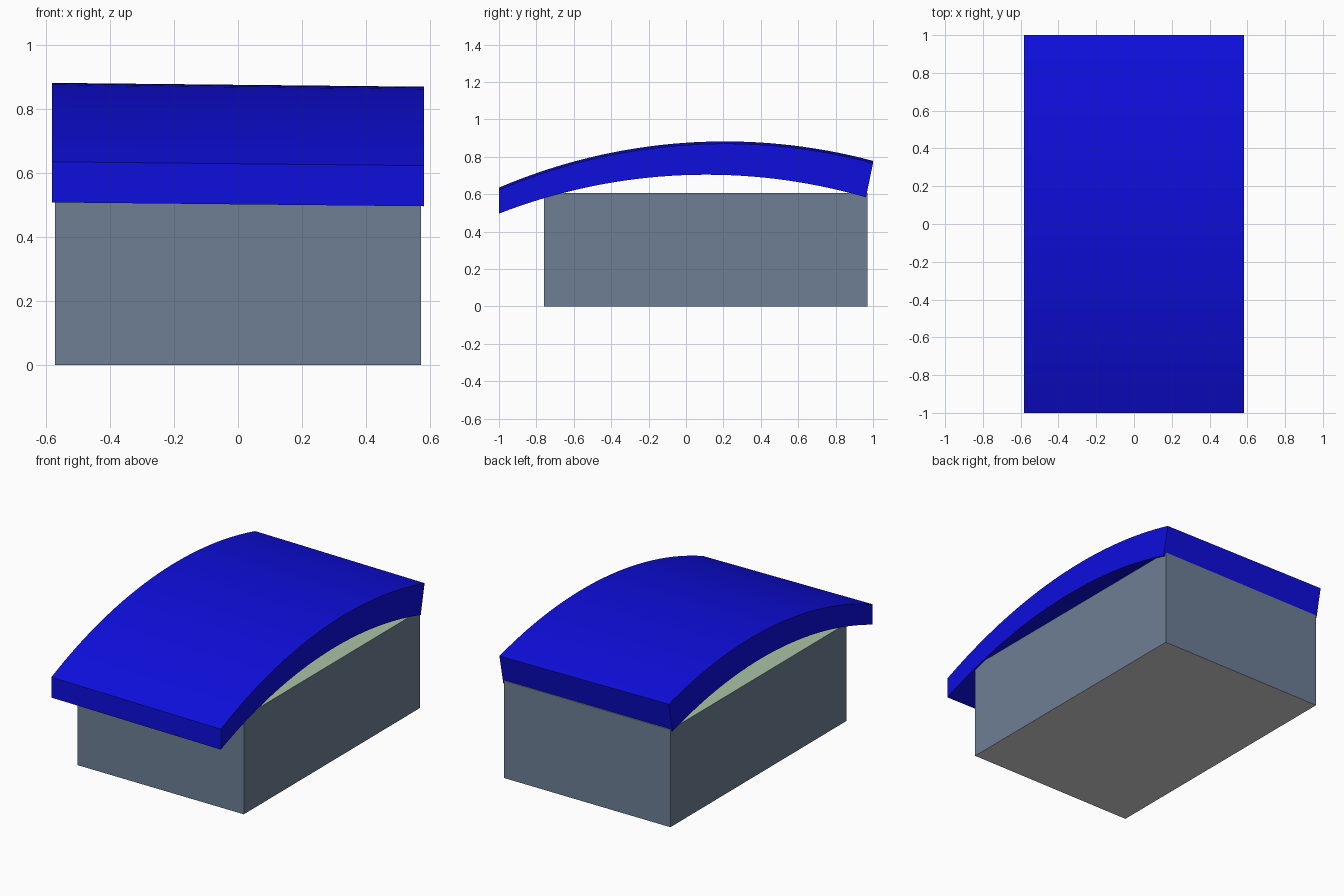
import bpy, bmesh, math
from mathutils import Vector

if "Cube" in bpy.data.objects:
    bpy.data.objects.remove(bpy.data.objects["Cube"])


def material(name, srgb):
    lin = [(c / 255 / 12.92) if c < 11 else ((c / 255 + 0.055) / 1.055) ** 2.4 for c in srgb]
    m = bpy.data.materials.new(name)
    m.diffuse_color = (*lin, 1)
    m.use_nodes = True
    m.node_tree.nodes["Principled BSDF"].inputs["Base Color"].default_value = m.diffuse_color
    return m


def finish(name, bm, mats):
    bmesh.ops.recalc_face_normals(bm, faces=bm.faces)
    me = bpy.data.meshes.new(name)
    bm.to_mesh(me)
    bm.free()
    ob = bpy.data.objects.new(name, me)
    bpy.context.collection.objects.link(ob)
    for m in mats:
        me.materials.append(m)
    return ob


def arc(a, b, c, n):
    """Points on the circle through a, b, c (y, z), from a to c."""
    (ax, ay), (bx, by), (cx, cy) = a, b, c
    d = 2 * (ax * (by - cy) + bx * (cy - ay) + cx * (ay - by))
    sa, sb, sc = ax * ax + ay * ay, bx * bx + by * by, cx * cx + cy * cy
    ox = (sa * (by - cy) + sb * (cy - ay) + sc * (ay - by)) / d
    oy = (sa * (cx - bx) + sb * (ax - cx) + sc * (bx - ax)) / d
    r = math.hypot(ax - ox, ay - oy)
    t0, t1 = math.atan2(ay - oy, ax - ox), math.atan2(cy - oy, cx - ox)
    return [(ox + r * math.cos(t0 + (t1 - t0) * i / n),
             oy + r * math.sin(t0 + (t1 - t0) * i / n)) for i in range(n + 1)]


blue = material("roof blue", (14, 14, 222))
slate = material("wall slate", (109, 127, 149))
green = material("pale green", (170, 196, 166))
grey = material("base grey", (210, 210, 210))

# Main box: slate walls, green top, grey underside
bm = bmesh.new()
bmesh.ops.create_cube(bm, size=1)
for v in bm.verts:
    v.co = Vector((v.co.x * 1.144, v.co.y * 1.73 + 0.105, (v.co.z + 0.5) * 0.605))
bm.normal_update()
for f in bm.faces:
    f.material_index = 1 if f.normal.z > 0.5 else 2 if f.normal.z < -0.5 else 0
finish("box_walls", bm, [slate, green, grey])

# Arched roof slab, tilted very slightly down towards +x
N = 32
top = arc((-1, 0.629), (0.2, 0.876), (1, 0.772), N)
under = arc((-1, 0.502), (0.13, 0.710), (0.962, 0.589), N)
bm = bmesh.new()
sides = []
for x, dz in ((-0.582, 0.006), (0.582, -0.006)):
    sides.append([[bm.verts.new((x, y, z + dz)) for y, z in curve] for curve in (top, under)])
(lt, lu), (rt, ru) = sides
for i in range(N):
    for p, q in ((lt, rt), (lu, ru), (lt, lu), (rt, ru)):
        bm.faces.new((p[i], q[i], q[i + 1], p[i + 1]))
for i in (0, N):
    bm.faces.new((lt[i], rt[i], ru[i], lu[i]))
roof = finish("arched_roof", bm, [blue])
bpy.context.view_layer.objects.active = roof
roof.select_set(True)
bpy.ops.object.shade_smooth_by_angle(angle=math.radians(30))
